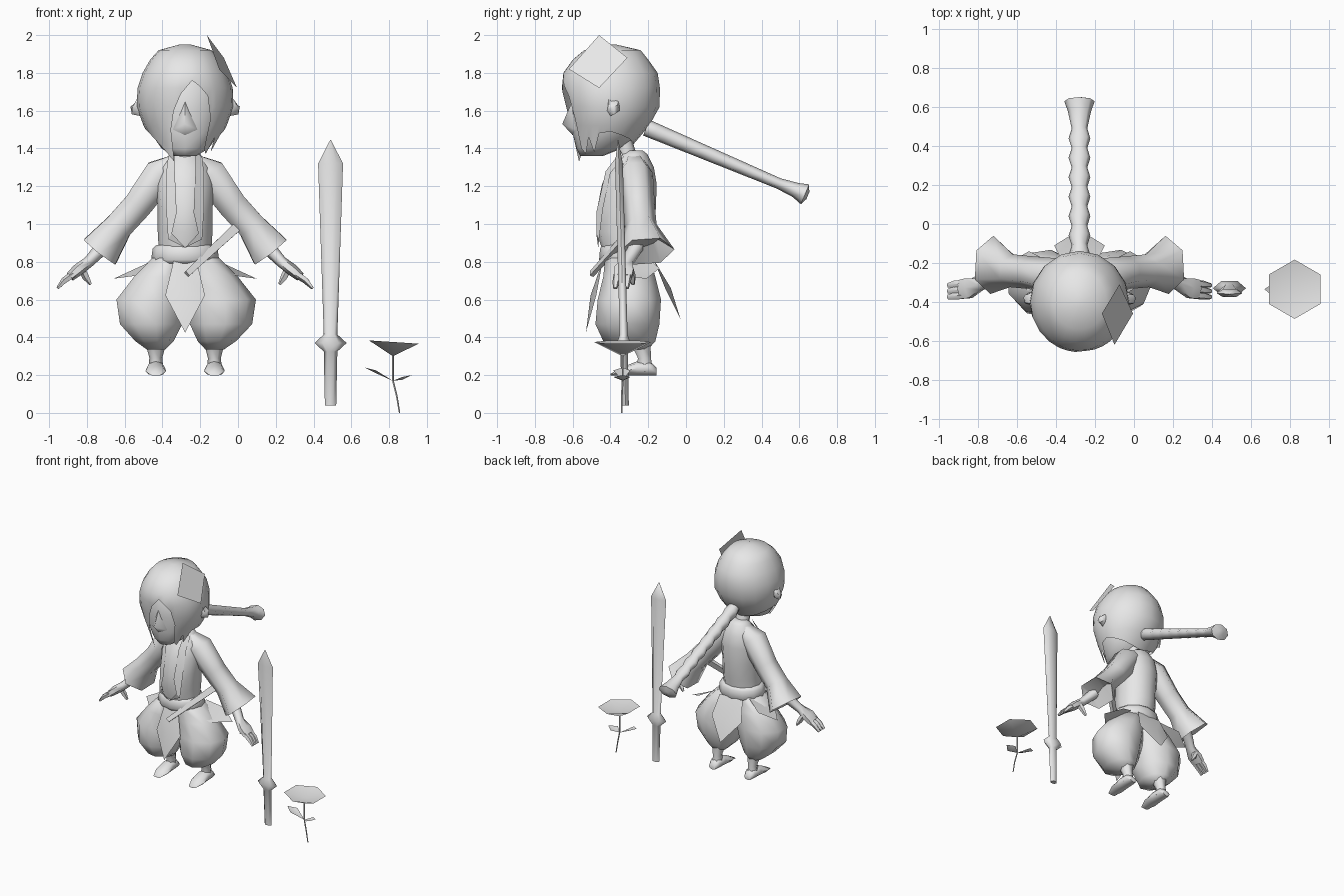
import bpy, bmesh
from math import sin, cos, pi, radians
from mathutils import Vector as V

grey = bpy.data.materials.new("plain grey")
grey.diffuse_color = (0.8, 0.8, 0.8, 1)
CX = -0.28  # centre line of the figure


def finish(name, bm, angle=40):
    bmesh.ops.remove_doubles(bm, verts=bm.verts, dist=0.0005)
    bmesh.ops.recalc_face_normals(bm, faces=bm.faces)
    me = bpy.data.meshes.new(name)
    bm.to_mesh(me)
    bm.free()
    me.materials.append(grey)
    ob = bpy.data.objects.new(name, me)
    bpy.context.collection.objects.link(ob)
    bpy.ops.object.select_all(action='DESELECT')
    ob.select_set(True)
    bpy.context.view_layer.objects.active = ob
    bpy.ops.object.shade_smooth_by_angle(angle=radians(angle))
    return ob


def loft(name, rings, n=8, angle=65, turn=0.0):
    """Skin rings given as (centre, half axis u, half axis v)."""
    bm = bmesh.new()
    rows = []
    for c, u, v in rings:
        ts = [2 * pi * (i + turn) / n for i in range(n)]
        rows.append([bm.verts.new(V(c) + V(u) * cos(t) + V(v) * sin(t)) for t in ts])
    for a, b in zip(rows, rows[1:]):
        for i in range(n):
            j = (i + 1) % n
            bm.faces.new((a[i], a[j], b[j], b[i]))
    bm.faces.new(rows[0])
    bm.faces.new(rows[-1])
    return finish(name, bm, angle)


def upright(name, rows, n=8, **kw):
    """Stack of level rings given as (x, y, z, rx, ry)."""
    return loft(name, [((x, y, z), (a, 0, 0), (0, b, 0)) for x, y, z, a, b in rows], n, **kw)


def limb(name, pts, n=6, **kw):
    """Tube in a leaning plane: (centre, half width across, half depth in y)."""
    rings = []
    for i, (c, w, d) in enumerate(pts):
        a, b = V(pts[max(i - 1, 0)][0]), V(pts[min(i + 1, len(pts) - 1)][0])
        t = (b - a).normalized()
        u = V((0, 1, 0)).cross(t).normalized()
        rings.append((c, u * w, t.cross(u) * d))
    return loft(name, rings, n, **kw)


def sheet(name, pts, faces, angle=30):
    bm = bmesh.new()
    vs = [bm.verts.new(p) for p in pts]
    for f in faces:
        bm.faces.new([vs[i] for i in f])
    return finish(name, bm, angle)


# Head, neck, nose, ears
upright("head", [(CX, -.50, 1.36, .06, .06), (CX, -.46, 1.40, .125, .12), (CX, -.42, 1.48, .18, .18),
                 (CX, -.40, 1.60, .22, .205), (CX, -.40, 1.75, .21, .20), (CX, -.38, 1.87, .13, .13)], 12)
upright("neck", [(CX, -.29, 1.30, .055, .05), (CX, -.34, 1.46, .05, .05)])
sheet("nose", [(CX - .065, -.585, 1.50), (CX + .065, -.585, 1.50), (CX, -.598, 1.66), (CX, -.655, 1.53),
               (CX, -.60, 1.47)], [(0, 4, 3), (4, 1, 3), (1, 2, 3), (2, 0, 3)], 90)
for s in (-1, 1):
    limb("ear", [((CX + s * .225, -.40, 1.62), .05, .025), ((CX + s * .258, -.38, 1.63), .055, .035),
                 ((CX + s * .266, -.38, 1.64), .03, .02)])

# Hair cap: column angle from the front, lowest height of that column
columns = [(9, 1.76), (-5, 1.69), (-14, 1.60), (-21, 1.50), (-26, 1.33), (-38, 1.37), (-54, 1.42), (-72, 1.48),
           (-90, 1.50), (-112, 1.48), (-135, 1.45), (-158, 1.43), (180, 1.42), (158, 1.43), (135, 1.45),
           (112, 1.47), (90, 1.49), (74, 1.48), (64, 1.38), (57, 1.46), (48, 1.37), (40, 1.40), (35, 1.56),
           (28, 1.68), (18, 1.73)]
profile = [(1.95, .03, .03, .03), (1.92, .14, .14, .16), (1.87, .185, .20, .20), (1.80, .225, .25, .25),
           (1.72, .252, .258, .262), (1.62, .256, .24, .26), (1.52, .22, .222, .205), (1.42, .165, .205, .12),
           (1.33, .13, .185, .08)]


def hair_point(deg, z):
    for p, q in zip(profile, profile[1:]):
        if z >= q[0] - 1e-6:
            k = (p[0] - z) / (p[0] - q[0])
            rx, rf, rb = [p[i] + (q[i] - p[i]) * k for i in (1, 2, 3)]
            break
    t = radians(deg)
    return V((CX + rx * sin(t), -.40 - cos(t) * (rf if cos(t) > 0 else rb), z))


bm = bmesh.new()
rows = [[bm.verts.new(hair_point(a, max(p[0], low))) for a, low in columns] for p in profile]
bm.faces.new(rows[0])
for a, b in zip(rows, rows[1:]):
    for i in range(len(columns)):
        j = (i + 1) % len(columns)
        bm.faces.new((a[i], a[j], b[j], b[i]))
bmesh.ops.dissolve_degenerate(bm, edges=bm.edges, dist=0.0005)
finish("hair", bm, 60)
sheet("hair_plate", [(-.165, -.46, 2.0), (-.075, -.31, 1.88), (-.005, -.46, 1.72), (-.10, -.62, 1.82)], [(0, 1, 2, 3)])

# Braid: swelling tube with flared end
braid = []
for i in range(15):
    k = i / 14
    braid.append(((CX, -.21 + .70 * k, 1.51 - .295 * k), .045 - .016 * k, .056 if i % 2 else .040))
braid += [((CX, .58, 1.18), .04, .06), ((CX, .63, 1.157), .057, .078), ((CX, .645, 1.150), .02, .02)]
axis_up = V((0, .385, .923))
loft("braid", [(c, (w, 0, 0), axis_up * h) for c, h, w in braid], 8, angle=75)

# Torso, collar flaps, belt
upright("torso", [(CX, -.31, .78, .15, .12), (CX, -.315, .87, .14, .13), (CX, -.32, .96, .145, .155),
                  (CX, -.315, 1.08, .145, .155), (CX, -.30, 1.21, .155, .145), (CX, -.285, 1.30, .135, .115),
                  (CX, -.275, 1.37, .08, .07), (CX, -.275, 1.39, .05, .045)], 12)
for s in (-1, 1):
    sheet("collar", [(CX + s * .055, -.345, 1.385), (CX + s * .055, -.425, 1.28), (CX + s * .045, -.475, 1.06),
                     (CX + s * .07, -.475, .95), (CX, -.465, .875), (CX + s * .09, -.46, .92),
                     (CX + s * .10, -.44, 1.08), (CX + s * .10, -.40, 1.27), (CX + s * .09, -.33, 1.355)],
          [(0, 1, 7, 8), (1, 2, 6, 7), (2, 3, 5, 6), (3, 4, 5)])
upright("belt", [(CX, -.31, .79, .165, .135), (CX, -.31, .81, .18, .15), (CX, -.31, .87, .172, .145),
                 (CX, -.31, .89, .15, .13)], 12)

# Mirrored limbs
for s in (-1, 1):
    def P(dx, y, z):
        return (CX + s * dx, y, z)

    limb("sleeve", [(P(.04, -.275, 1.33), .05, .06), (P(.13, -.27, 1.265), .10, .095),
                    (P(.25, -.25, 1.10), .088, .085), (P(.35, -.24, .99), .086, .085),
                    (P(.45, -.21, .855), .122, .15), (P(.42, -.23, .90), .06, .08)], 6, turn=.5)
    limb("hand", [(P(.43, -.26, .885), .04, .04), (P(.51, -.31, .80), .03, .035), (P(.57, -.33, .755), .032, .06),
                  (P(.61, -.335, .72), .025, .055)])
    for y in (-.365, -.335, -.305):
        limb("finger", [(P(.59, y, .735), .02, .02), (P(.64, y - .005, .70), .018, .02),
                        (P(.675, y - .01, .66), .008, .012)], 5)
    limb("thumb", [(P(.55, -.30, .77), .02, .02), (P(.525, -.285, .72), .02, .02), (P(.50, -.28, .68), .008, .01)], 5)
    upright("trouser_leg", [P(.07, -.31, .82) + (.11, .12), P(.125, -.30, .72) + (.155, .14),
                            P(.18, -.30, .60) + (.195, .17), P(.185, -.31, .47) + (.17, .172),
                            P(.165, -.30, .38) + (.105, .14), P(.155, -.26, .335) + (.05, .06)], 9)
    upright("ankle", [P(.155, -.24, .37) + (.055, .06), P(.155, -.22, .29) + (.034, .04),
                      P(.155, -.22, .22) + (.042, .05)], 6)
    # Foot runs from heel to toe
    loft("foot", [(P(.155, y, .197 + h), (w, 0, 0), (0, 0, h)) for y, w, h in
                  ((-.155, .03, .02), (-.19, .045, .038), (-.26, .05, .038), (-.33, .055, .024), (-.40, .03, .005))], 8)
    # Hip petal
    sheet("hip_petal", [P(.15, -.38, .79), P(.14, -.20, .82), P(.26, -.14, .765), P(.38, -.21, .71),
                        P(.27, -.34, .725)], [(0, 1, 2, 4), (2, 3, 4)])

# Front and back hanging panels
for name, side, y0, y1, z1, w0, w1 in (("front_panel", -1, -.44, -.53, .425, .06, .105),
                                       ("back_panel", 1, -.17, -.03, .50, .10, .13)):
    m, h = (y0 + y1) / 2, (.82 + z1) / 2
    sheet(name, [(CX - w0, y0, .81), (CX + w0, y0, .81), (CX + w1, m - side * .01, h), (CX, y1, z1),
                 (CX - w1, m - side * .01, h), (CX, m + side * .02, h)], [(0, 1, 2, 5), (2, 3, 5), (3, 4, 5), (4, 0, 5)], 60)

# Flat stick tucked through the belt
limb("tucked_stick", [((-.27, -.50, .735), .022, .015), ((-.15, -.395, .85), .028, .018),
                      ((-.01, -.28, .98), .034, .018)], 4, turn=.5, angle=30)

# Standing staff with guard and pointed top
upright("staff", [(.49, -.32, .04, .030, .020), (.49, -.328, .325, .036, .024), (.49, -.33, .37, .085, .042),
                  (.49, -.33, .415, .036, .024), (.49, -.355, 1.32, .066, .024), (.49, -.36, 1.445, .002, .002)], 6, angle=75)

# Flower: stem, bloom, leaves
upright("stem", [(.855, -.34, 0, .004, .004), (.84, -.34, .09, .005, .005), (.82, -.335, .17, .005, .005),
                 (.82, -.335, .32, .006, .006)], 5)
bm = bmesh.new()
rim = [bm.verts.new((.825 + .152 * cos(pi / 6 + i * pi / 3), -.335 + .152 * sin(pi / 6 + i * pi / 3),
                     .375 - .01 * cos(pi / 6 + i * pi / 3))) for i in range(6)]
dip, base = bm.verts.new((.825, -.335, .345)), bm.verts.new((.82, -.335, .30))
for i in range(6):
    for tip in (dip, base):
        bm.faces.new((rim[i], rim[(i + 1) % 6], tip))
finish("bloom", bm, 30)
for name, x, z, mx, mz in (("left_leaf", .67, .24, .73, .225), ("right_leaf", .92, .20, .87, .19)):
    sheet(name, [(.82, -.335, .17), (mx, -.385, mz), (x, -.335, z), (mx, -.295, mz), (mx, -.335, mz - .015)],
          [(0, 1, 4), (1, 2, 4), (2, 3, 4), (3, 0, 4)], 60)
